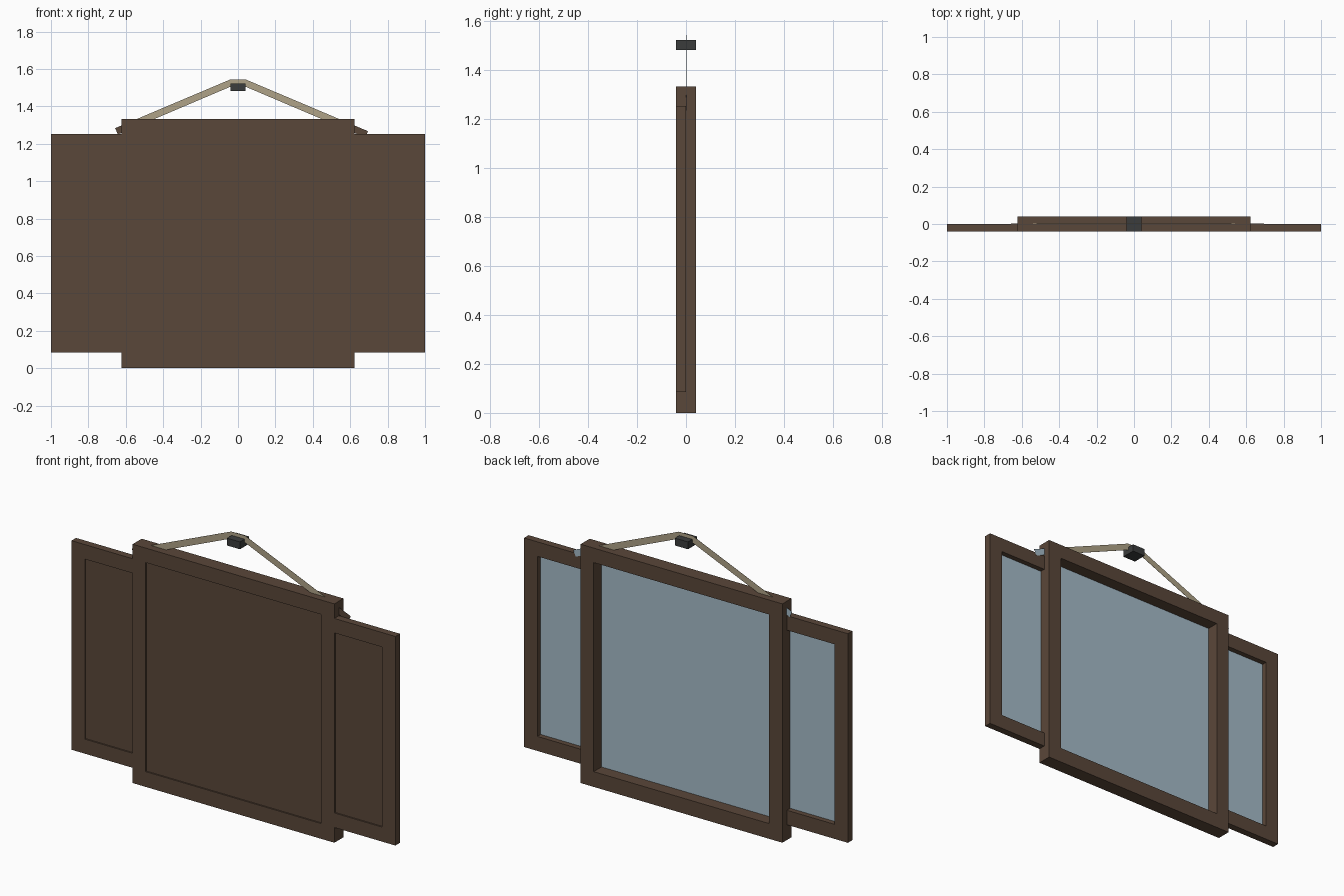
import bpy, bmesh

if "Cube" in bpy.data.objects:
    bpy.data.objects.remove(bpy.data.objects["Cube"])


def material(name, rgb):
    m = bpy.data.materials.new(name)
    m.diffuse_color = (*rgb, 1)
    m.use_nodes = True
    m.node_tree.nodes["Principled BSDF"].inputs["Base Color"].default_value = m.diffuse_color
    return m


WOOD = material("brown_wood", (0.102, 0.063, 0.041))
GLASS = material("mirror_glass", (0.376, 0.497, 0.578))
STRAP = material("khaki_strap", (0.43, 0.365, 0.242))
METAL = material("dark_metal", (0.044, 0.046, 0.046))


def prism(name, outline, y0, y1, mat, back=None):
    """Extrude an (x, z) outline from y0 to y1; optional colour on the back."""
    bm = bmesh.new()
    face = bm.faces.new([bm.verts.new((x, y0, z)) for x, z in outline])
    ext = bmesh.ops.extrude_face_region(bm, geom=[face])["geom"]
    for v in ext:
        if isinstance(v, bmesh.types.BMVert):
            v.co.y = y1
    bmesh.ops.recalc_face_normals(bm, faces=bm.faces)
    if back:
        for f in bm.faces:
            f.material_index = int(f.normal.y > 0.5)
    me = bpy.data.meshes.new(name)
    bm.to_mesh(me)
    bm.free()
    me.materials.append(mat)
    if back:
        me.materials.append(back)
    ob = bpy.data.objects.new(name, me)
    bpy.context.collection.objects.link(ob)
    return ob


def rect(x0, x1, z0, z1):
    return [(x0, z0), (x1, z0), (x1, z1), (x0, z1)]


W, H, B = 0.623, 1.333, 0.081    # main half width, height, border
LOW, HIGH = 0.085, 1.252         # wing bottom and top

# Main frame: ring made from two concentric outlines
bm = bmesh.new()
loops = []
for y in (-0.04, 0.04):
    for pts in (rect(-W, W, 0, H), rect(-W + B, W - B, LOW, HIGH)):
        loops.append([bm.verts.new((x, y, z)) for x, z in pts])
for a, b in ((0, 1), (1, 3), (3, 2), (2, 0)):
    for i in range(4):
        j = (i + 1) % 4
        bm.faces.new((loops[a][i], loops[a][j], loops[b][j], loops[b][i]))
bmesh.ops.recalc_face_normals(bm, faces=bm.faces)
me = bpy.data.meshes.new("main_frame")
bm.to_mesh(me)
bm.free()
me.materials.append(WOOD)
bpy.context.collection.objects.link(bpy.data.objects.new("main_frame", me))

# Main mirror: wood backing in front, glass behind
prism("main_mirror", rect(-W + B, W - B, LOW, HIGH), -0.032, -0.029, WOOD, GLASS)

# Side wings: open frame running into the main frame, with its own mirror
for s, side in ((-1, "left"), (1, "right")):
    inner, edge = 0.6, 0.918
    u = [(inner, LOW), (1, LOW), (1, HIGH), (inner, HIGH),
         (inner, HIGH - B), (edge, HIGH - B), (edge, LOW + B), (inner, LOW + B)]
    prism(side + "_wing_frame", [(s * x, z) for x, z in u], -0.04, 0, WOOD)
    prism(side + "_wing_mirror", [(s * x, z) for x, z in
          rect(inner, edge, LOW + B, HIGH - B)], -0.032, -0.029, WOOD, GLASS)

# Hanging strap: flat band, khaki above and wood/glass coloured ends
SLOPE = 0.423


def top(x):
    return 1.543 - SLOPE * (x - 0.043)


D = 0.04                          # vertical width of the band
strap = [(0.043, 1.543), (0.6, top(0.6)), (0.6, top(0.6) - D), (0.043, 1.504)]
prism("hanging_strap",
      [(-x, z) for x, z in strap[:2]][::-1] + strap[:2]
      + strap[2:] + [(-x, z) for x, z in strap[2:]][::-1],
      0.001, 0.002, STRAP)
for s, end, side in ((-1, 0.657, "left"), (1, 0.695, "right")):
    pts = [(0.6, top(0.6)), (end, top(end)),
           (end - 0.015, top(end - 0.015) - D), (0.6, top(0.6) - D)]
    prism(side + "_strap_end", [(s * x, z) for x, z in pts], 0.001, 0.002, WOOD, GLASS)

# Wall hook block under the strap
prism("hook_block", rect(-0.04, 0.04, 1.482, 1.523), -0.04, 0.04, METAL)
